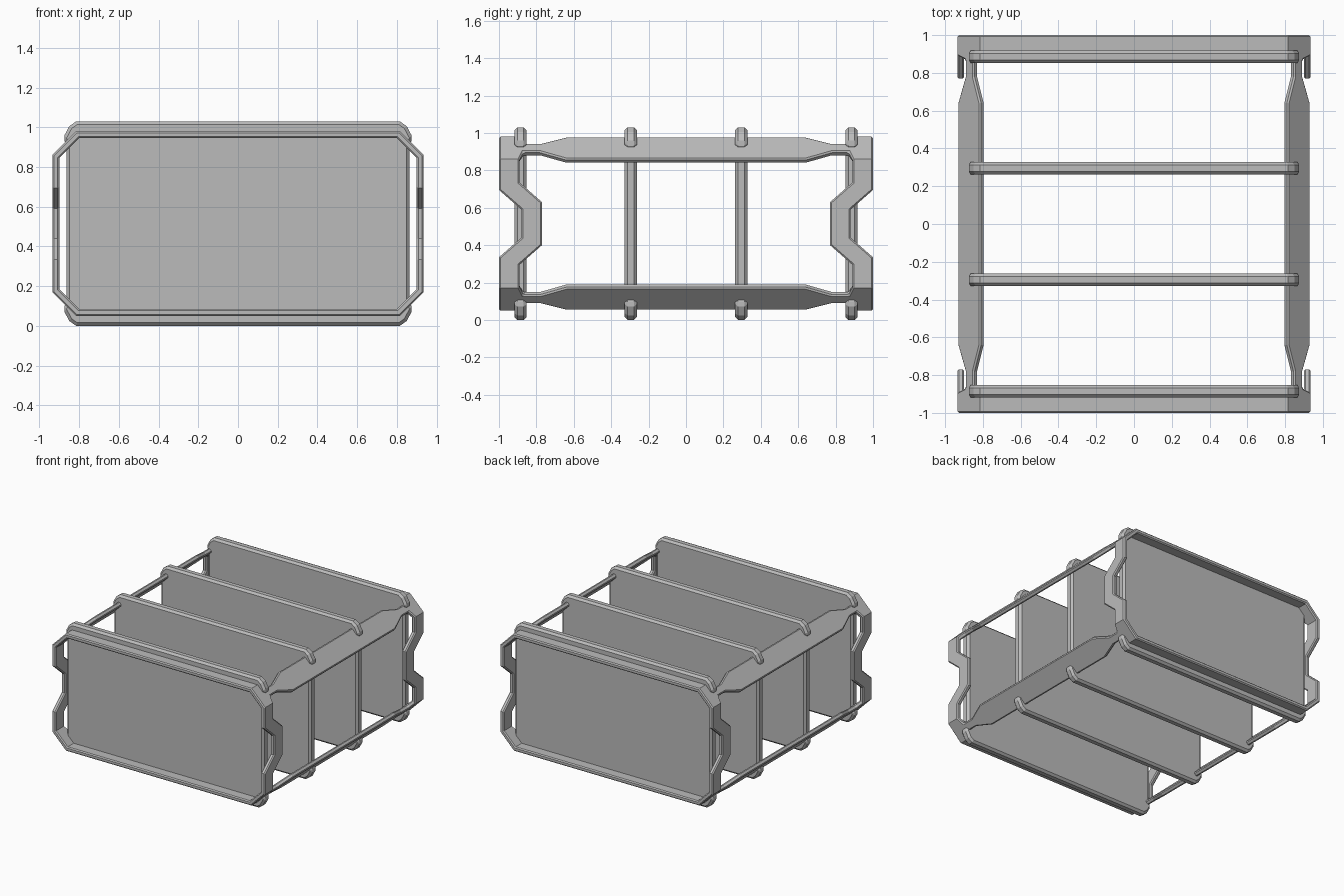
import bpy, bmesh

if "Cube" in bpy.data.objects:
    bpy.data.objects.remove(bpy.data.objects["Cube"])

CZ = 0.515                      # height of the centre line
W, H = 0.935, 0.465             # outer half width and half height
CX, CH = 0.815, 0.345           # where the corner chamfers begin

grey = bpy.data.materials.new("grey")
grey.diffuse_color = (0.5, 0.5, 0.5, 1)
grey.use_nodes = True
grey.node_tree.nodes["Principled BSDF"].inputs["Base Color"].default_value = grey.diffuse_color


def finish(name, bm, bevel):
    mesh = bpy.data.meshes.new(name)
    bm.to_mesh(mesh)
    bm.free()
    mesh.materials.append(grey)
    ob = bpy.data.objects.new(name, mesh)
    bpy.context.collection.objects.link(ob)
    if bevel[0]:
        s = ob.modifiers.new("thickness", 'SOLIDIFY')
        s.thickness, s.offset, s.use_even_offset = bevel[0], -1, True
    b = ob.modifiers.new("edge_bevel", 'BEVEL')
    b.width, b.segments = bevel[1], 1
    b.limit_method, b.angle_limit = 'ANGLE', 0.95
    b.use_clamp_overlap = False
    return ob


# Outer frame: eight-sided sleeve made of flat cut-out facets, then thickened
bm = bmesh.new()


def facet(points):
    f = bm.faces.new([bm.verts.new(p) for p in points])
    f.normal_update()
    c = f.calc_center_median()
    if f.normal.x * c.x + f.normal.z * (c.z - CZ) < 0:
        f.normal_flip()


# upright with a stepped-in middle, as (y, height above centre)
half = [(0.89, CH), (0.89, 0.22), (0.77, 0.115)]
outer = [(1.0, CH), (1.0, 0.18), (0.88, 0.075)]
upright = (outer + [(y, -z) for y, z in reversed(outer)]
           + [(y, -z) for y, z in half] + list(reversed(half)))

# corner rail with narrowed necks, as (position across the chamfer, y)
upper = [(1, 1.0), (1, 0.89), (0.71, 0.87), (0.71, 0.78), (1, 0.64)]
lower = [(0, 0.64), (0.33, 0.78), (0.33, 0.87), (0, 0.89), (0, 1.0)]
rail = (upper + [(t, -y) for t, y in reversed(upper)]
        + [(t, -y) for t, y in reversed(lower)] + lower)

for sx in (-1, 1):
    for s in (-1, 1):
        facet([(sx * W, s * y, CZ + z) for y, z in upright])
        facet([(sx * (W + (CX - W) * t), y, CZ + s * (CH + (H - CH) * t))
               for t, y in rail])
        # crossbars, top and bottom at each end
        facet([(x, s * y, CZ + sx * H)
               for x, y in ((-CX, 1), (CX, 1), (CX, 0.89), (-CX, 0.89))])
bmesh.ops.remove_doubles(bm, verts=bm.verts[:], dist=0.0005)
finish("outer_frame", bm, (0.035, 0.008))

# Divider panels with hooked ends that grip the corner rails
quarter = [(0.865, 0.40), (0.882, 0.43), (0.85, 0.49), (0.815, 0.515)]
right = [(x, -z) for x, z in reversed(quarter)] + quarter
outline = right + [(-x, z) for x, z in reversed(right)]
T = 0.066
for i, y in enumerate((-0.885, -0.295, 0.295, 0.885)):
    bm = bmesh.new()
    face = bm.faces.new([bm.verts.new((x, y - T / 2, CZ + z)) for x, z in outline])
    ext = bmesh.ops.extrude_face_region(bm, geom=[face])
    moved = [v for v in ext["geom"] if isinstance(v, bmesh.types.BMVert)]
    bmesh.ops.translate(bm, verts=moved, vec=(0, T, 0))
    bmesh.ops.recalc_face_normals(bm, faces=bm.faces[:])
    finish("divider_panel_%d" % (i + 1), bm, (0, 0.016))
